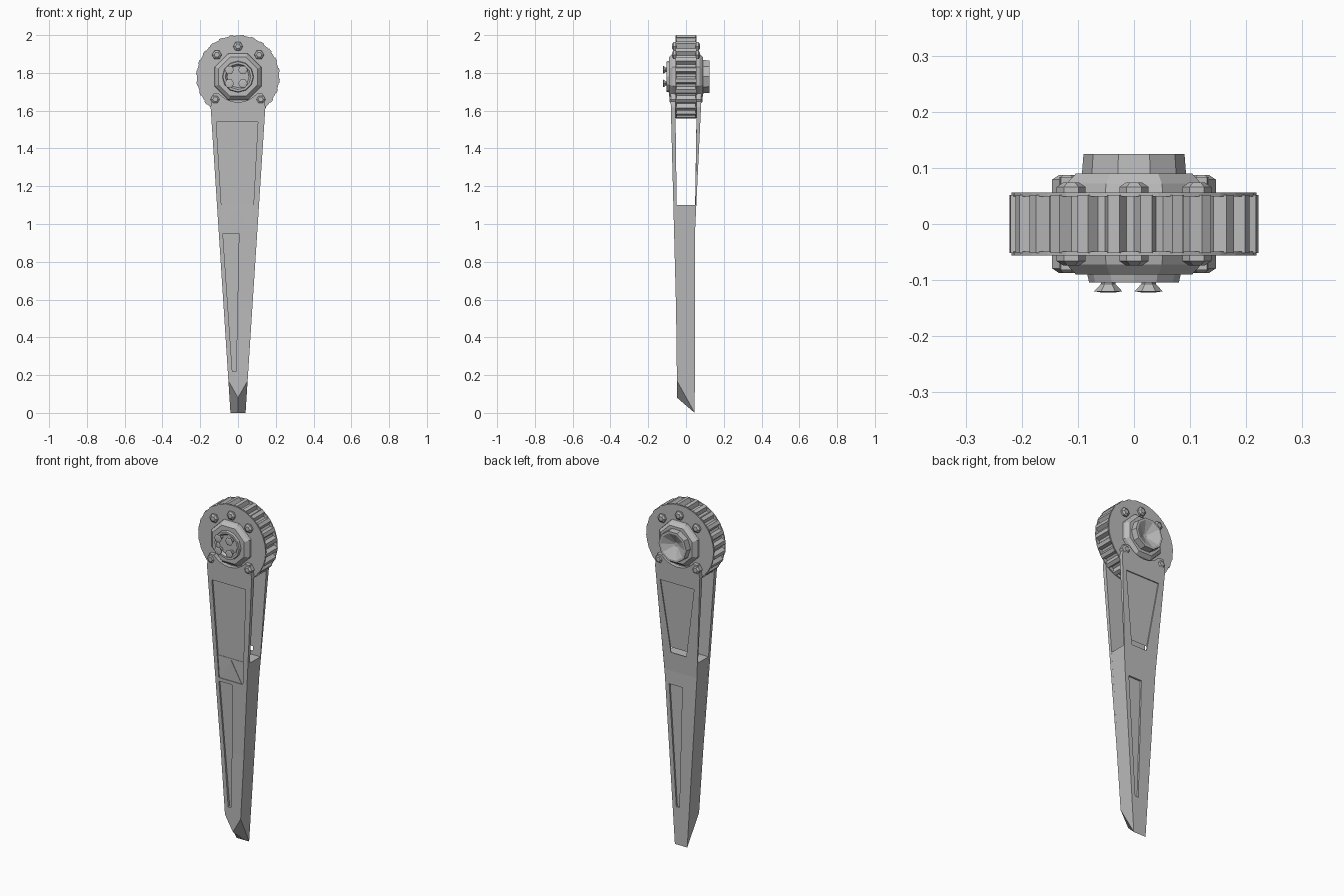
import bpy, bmesh
from math import sin, cos, pi, radians

cube = bpy.data.objects.get("Cube")
if cube:
    bpy.data.objects.remove(cube)

steel = bpy.data.materials.new("steel grey")
steel.use_nodes = True
GREY = (0.5, 0.5, 0.5, 1)
steel.diffuse_color = GREY
steel.node_tree.nodes["Principled BSDF"].inputs["Base Color"].default_value = GREY

AXIS_Z = 1.78  # height of the wheel axle


def finish(bm, name):
    bmesh.ops.remove_doubles(bm, verts=bm.verts, dist=1e-5)
    bmesh.ops.recalc_face_normals(bm, faces=bm.faces)
    mesh = bpy.data.meshes.new(name)
    bm.to_mesh(mesh)
    bm.free()
    mesh.materials.append(steel)
    obj = bpy.data.objects.new(name, mesh)
    bpy.context.collection.objects.link(obj)
    return obj


def prism(name, outline, y_front, y_back, back_outline=None):
    """Solid between two x-z outlines whose depth depends on height."""
    bm = bmesh.new()
    front = [bm.verts.new((x, y_front(z), z)) for x, z in outline]
    back = [bm.verts.new((x, y_back(z), z)) for x, z in back_outline or outline]
    bm.faces.new(front)
    bm.faces.new(back[::-1])
    for i in range(len(front)):
        bm.faces.new((front[i - 1], back[i - 1], back[i], front[i]))
    return finish(bm, name)


def lathe(name, profile, sides, x=0, z=AXIS_Z, turn=0):
    """Closed turned part about a y axis; profile holds (radius, y)."""
    bm = bmesh.new()
    rings = []
    for r, y in profile:
        rings.append([bm.verts.new((x + r * cos(turn + 2 * pi * i / sides), y,
                                    z + r * sin(turn + 2 * pi * i / sides)))
                      for i in range(sides)])
    for a, b in zip(rings, rings[1:]):
        for i in range(sides):
            bm.faces.new((a[i - 1], a[i], b[i], b[i - 1]))
    bm.faces.new(rings[0])
    bm.faces.new(rings[-1][::-1])
    return finish(bm, name)


def cut(objects, cutter):
    for obj in objects:
        mod = obj.modifiers.new("cut", "BOOLEAN")
        mod.operation = "DIFFERENCE"
        mod.solver = "EXACT"
        mod.object = cutter
        bpy.context.view_layer.objects.active = obj
        bpy.ops.object.modifier_apply(modifier=mod.name)
    bpy.data.objects.remove(cutter)


def half_width(z):
    return 0.04 + 0.0645 * z


def line(base, slope):
    return lambda z: base + slope * z


# Lower blade with a chisel tip
top = [(half_width(1.1), 1.1), (-half_width(1.1), 1.1)]
low = half_width(0)
tip_front = [(-half_width(0.17), 0.17), (0, 0.08), (half_width(0.17), 0.17)]
tip_back = [(-low, 0), (0, 0), (low, 0)]
blade = prism("blade", top + tip_front, line(-0.046, -0.012),
              line(0.046, 0.003), top + tip_back)

# Wedge-shaped fork cheeks with a cradle at the top
arc = [(0.135 * cos(radians(a)), AXIS_Z + 0.135 * sin(radians(a)))
       for a in range(-42, -139, -12)]
cradle = [(0.145, 1.62), (0.13, 1.69)] + arc + [(-0.13, 1.69), (-0.145, 1.62)]


def cheek(name, foot, outer, inner):
    w = half_width(foot)
    return prism(name, cradle + [(-w, foot), (w, foot)], outer, inner)


front_cheek = cheek("front_cheek", 0.55, line(-0.0383, -0.026), line(-0.035, -0.013))
back_cheek = cheek("back_cheek", 0.95, line(-0.0015, 0.05), line(0.035, 0.013))

# Sunken panels
front_upper = [(-0.115, 1.54), (0.105, 1.54), (0.075, 0.97), (-0.08, 0.97)]
front_lower = [(-0.08, 0.95), (0.005, 0.95), (-0.01, 0.22), (-0.03, 0.22)]
back_upper = [(-0.105, 1.54), (0.115, 1.54), (0.06, 1.12), (-0.04, 1.12)]
back_lower = [(0.075, 0.93), (-0.01, 0.93), (0.01, 0.22), (0.03, 0.22)]
outside = line(0.13, 0)
cut([front_cheek], prism("cutter", front_upper, line(-0.13, 0), line(-0.0283, -0.026)))
cut([front_cheek, blade],
    prism("cutter", front_lower, line(-0.13, 0), line(-0.0283, -0.026)))
cut([back_cheek], prism("cutter", back_upper, line(-0.0075, 0.05), outside))
cut([blade], prism("cutter", back_lower, line(0.036, 0.003), outside))

# Pointed ridge at the foot of the front panel
prism("front_ridge", [(-0.07, 0.97), (0.065, 0.97), (0, 1.09)],
      line(-0.0343, -0.026), line(-0.026, -0.026))

# Toothed wheel
teeth = 24
rim = []
for i in range(teeth):
    for offset, r in ((0.0, 0.2), (0.25, 0.2), (0.45, 0.222), (0.8, 0.222)):
        a = 2 * pi * (i + offset) / teeth
        rim.append((r * cos(a), AXIS_Z + r * sin(a)))
prism("toothed_wheel", rim, line(-0.052, 0), line(0.052, 0))

# Flanges, collars and bolts on both sides
for side, label in ((-1, "front"), (1, "back")):
    lathe(label + "_flange", [(0.218, side * 0.049), (0.218, side * 0.056)], 32)
    lathe(label + "_collar", [(0.135, side * 0.05), (0.13, side * 0.072),
                              (0.112, side * 0.09)], 8, turn=pi / 8)
    for x, z in ((0, 1.94), (0.112, 1.895), (-0.112, 1.895),
                 (0.12, 1.66), (-0.12, 1.66)):
        out = 0.066 if z > AXIS_Z else 0.079
        lathe(label + "_bolt", [(0.026, side * 0.05), (0.026, side * out),
                                (0.014, side * (out + 0.008))], 6, x, z)

# Front hub: shallow cup with four flared studs
lathe("front_hub", [(0.09, -0.06), (0.08, -0.104), (0.068, -0.104),
                    (0.058, -0.09)], 12)
for x in (-0.046, 0.026):
    for z in (-0.036, 0.036):
        lathe("hub_stud", [(0.013, -0.085), (0.013, -0.107), (0.025, -0.12),
                           (0.012, -0.122)], 6, x, AXIS_Z + z)

# Back hub: open cup with a conical hollow
lathe("back_hub", [(0.095, 0.06), (0.09, 0.125), (0.078, 0.125),
                   (0.004, 0.085)], 10)
